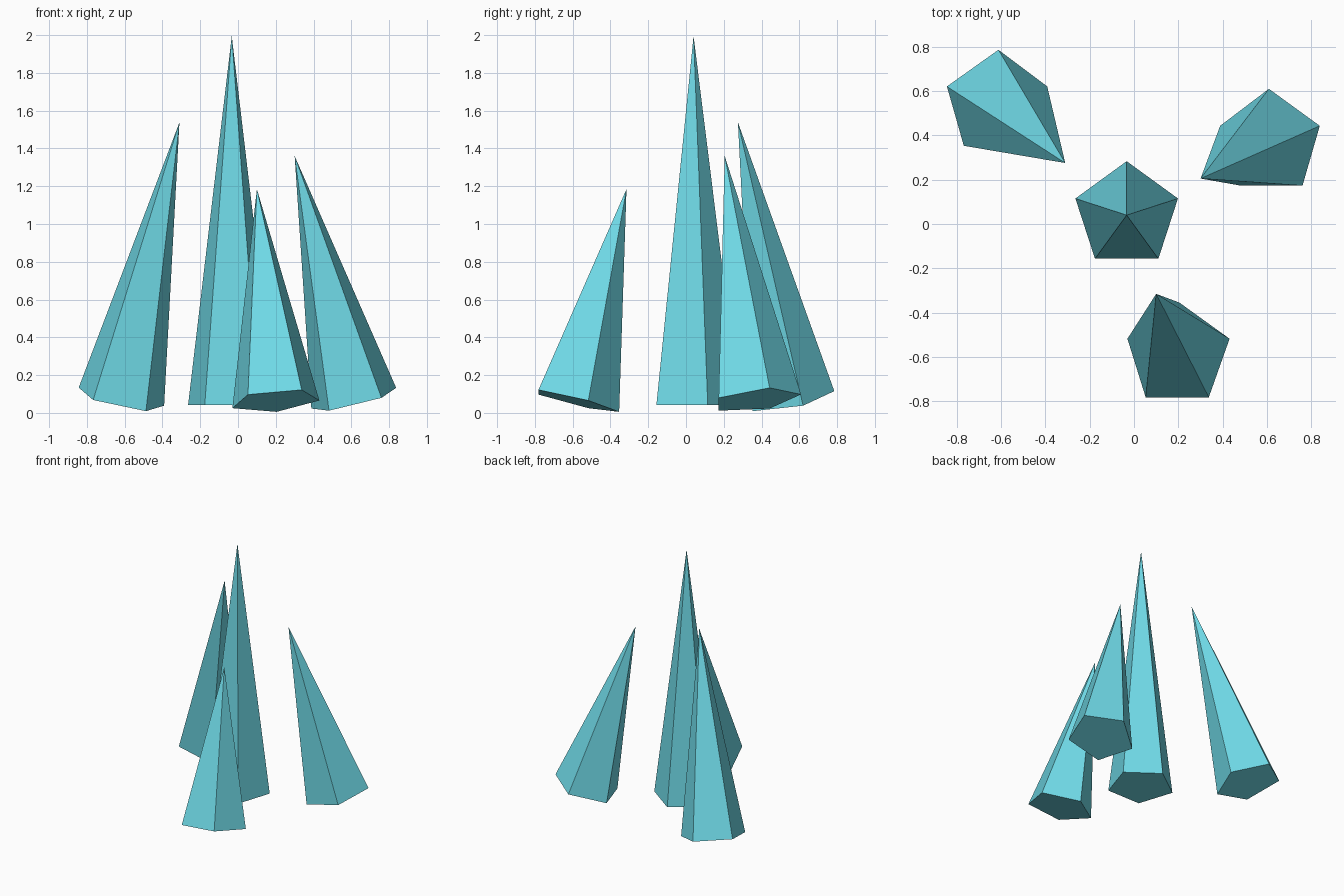
import bpy
from math import asin, atan2
from mathutils import Vector

if "Cube" in bpy.data.objects:
    bpy.data.objects.remove(bpy.data.objects["Cube"])

RADIUS = 0.243

mat = bpy.data.materials.new("crystal_cyan")
mat.diffuse_color = (0.16, 0.70, 0.80, 1)
mat.use_nodes = True
mat.node_tree.nodes["Principled BSDF"].inputs["Base Color"].default_value = mat.diffuse_color


def crystal(name, foot, tip):
    """Five-sided pointed shard running from its base centre to its tip."""
    foot, tip = Vector(foot), Vector(tip)
    axis = tip - foot
    d = axis.normalized()
    bpy.ops.mesh.primitive_cone_add(
        vertices=5, radius1=RADIUS, radius2=0, depth=axis.length,
        location=(foot + tip) / 2,
        rotation=(asin(-d.y), atan2(d.x, d.z), 0))
    ob = bpy.context.object
    ob.name = name
    ob.data.materials.append(mat)


# Upright centre shard
crystal("centre_crystal", (-0.033, 0.04, 0.043), (-0.033, 0.04, 1.995))
# Outer shards leaning inwards
crystal("back_left_crystal", (-0.62, 0.546, 0.073), (-0.31, 0.275, 1.538))
crystal("back_right_crystal", (0.615, 0.368, 0.069), (0.30, 0.205, 1.36))
crystal("front_crystal", (0.199, -0.59, 0.063), (0.10, -0.315, 1.185))
